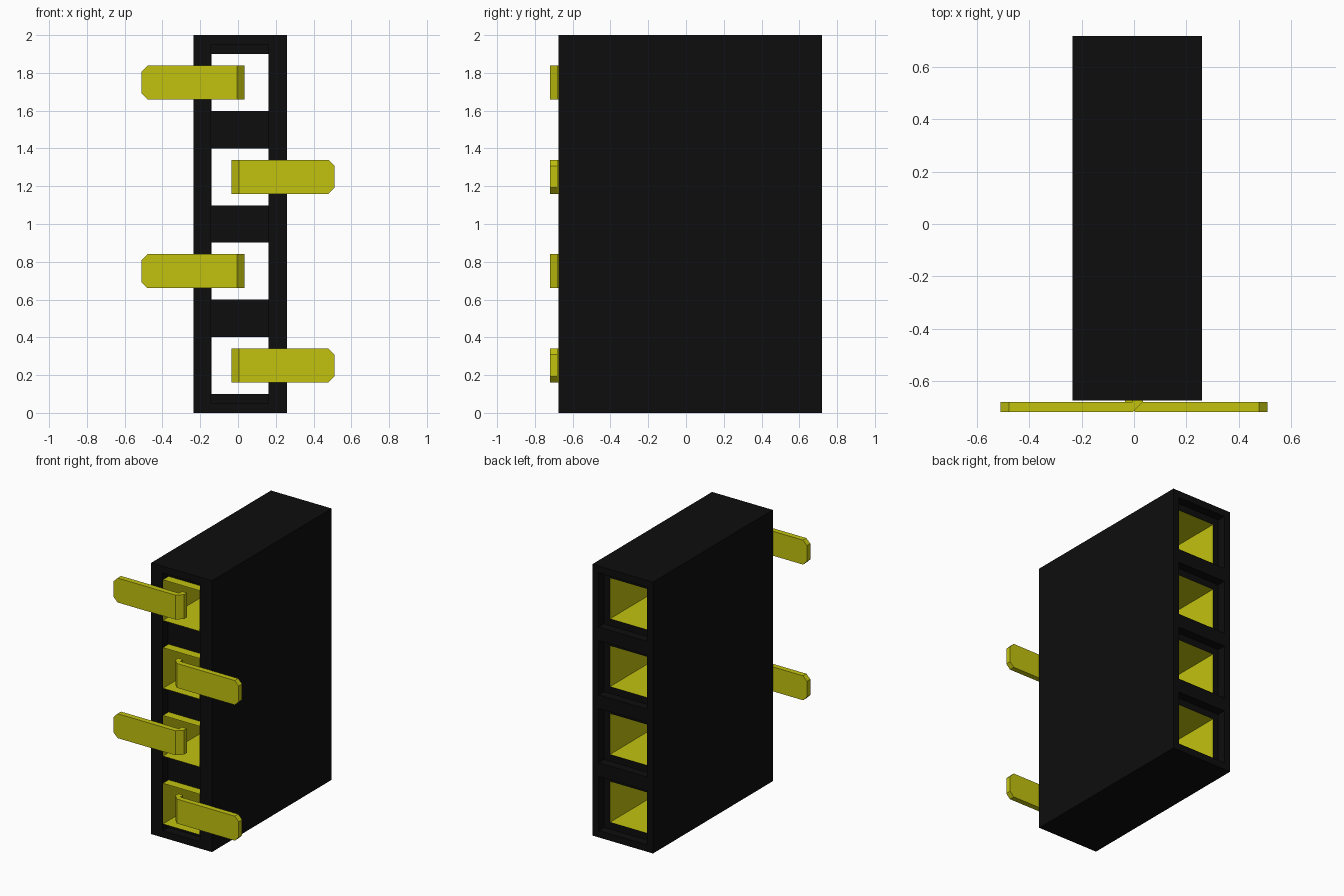
import bpy, bmesh
from mathutils import Matrix, Vector

cube = bpy.data.objects.get("Cube")
if cube:
    bpy.data.objects.remove(cube, do_unlink=True)


def material(name, color):
    m = bpy.data.materials.new(name)
    m.use_nodes = True
    m.diffuse_color = color
    m.node_tree.nodes["Principled BSDF"].inputs["Base Color"].default_value = color
    return m


black = material("black plastic", (0.004, 0.004, 0.004, 1))
yellow = material("yellow metal", (0.54, 0.54, 0.005, 1))


def make(name, bm, mat):
    mesh = bpy.data.meshes.new(name)
    bm.to_mesh(mesh)
    bm.free()
    mesh.materials.append(mat)
    ob = bpy.data.objects.new(name, mesh)
    bpy.context.collection.objects.link(ob)
    return ob


def add_box(bm, lo, hi):
    lo, hi = Vector(lo), Vector(hi)
    mat = Matrix.Translation((lo + hi) / 2) @ Matrix.Diagonal((hi - lo).to_4d())
    return bmesh.ops.create_cube(bm, size=1, matrix=mat)["verts"]


LEFT, RIGHT = -0.235, 0.26
FRONT, BACK = -0.675, 0.72
HOLE_L, HOLE_R = -0.14, 0.16
HALF = 0.15
RECESS = 0.065
LIP = 0.05
centres = [0.25 + 0.5 * i for i in range(4)]

# housing block
bm = bmesh.new()
add_box(bm, (LEFT, FRONT, 0), (RIGHT, BACK, 2))
housing = make("housing", bm, black)

# cutters: through tunnels, front channel, back pockets
tunnels, channel, pockets = bmesh.new(), bmesh.new(), bmesh.new()
gap = 0.001
for z in centres:
    add_box(tunnels, (HOLE_L - gap, -1, z - HALF - gap),
            (HOLE_R + gap, 1, z + HALF + gap))
    add_box(pockets, (LEFT + LIP, BACK - RECESS, z - HALF - LIP),
            (RIGHT - LIP, 1, z + HALF + LIP))
add_box(channel, (HOLE_L - 2 * gap, -1, LIP),
        (HOLE_R + 2 * gap, FRONT + RECESS, 2 - LIP))

bpy.context.view_layer.objects.active = housing
for name, cut_bm in (("tunnel_cutter", tunnels), ("channel_cutter", channel),
                     ("pocket_cutter", pockets)):
    cutter = make(name, cut_bm, black)
    cutter.hide_render = True
    mod = housing.modifiers.new(name, "BOOLEAN")
    mod.operation = "DIFFERENCE"
    mod.solver = "EXACT"
    mod.object = cutter
    bpy.ops.object.modifier_apply(modifier=name)
    bpy.data.objects.remove(cutter, do_unlink=True)

# thin open-ended contact sleeves lining the tunnels
for i, z in enumerate(centres):
    bm = bmesh.new()
    add_box(bm, (HOLE_L, FRONT, z - HALF), (HOLE_R, BACK - RECESS, z + HALF))
    bm.normal_update()
    ends = [f for f in bm.faces if abs(f.normal.y) > 0.5]
    bmesh.ops.delete(bm, geom=ends, context="FACES_ONLY")
    bmesh.ops.reverse_faces(bm, faces=bm.faces[:])
    make(f"contact_sleeve_{i + 1}", bm, yellow)

# bent solder pins, alternating sides
TIP = 0.51
profile = [(TIP, -0.72), (0.005, -0.72), (-0.035, -0.68), (-0.035, -0.645),
           (0.005, -0.645), (0.005, -0.68), (TIP, -0.68)]
for i, z in enumerate(centres):
    side = 1 if i % 2 == 0 else -1
    bm = bmesh.new()
    face = bm.faces.new([bm.verts.new((side * x, y, z - 0.09)) for x, y in profile])
    ext = bmesh.ops.extrude_face_region(bm, geom=[face])["geom"]
    bmesh.ops.translate(bm, vec=(0, 0, 0.18),
                        verts=[v for v in ext if isinstance(v, bmesh.types.BMVert)])
    # clipped corners on the tip
    tip_edges = [e for e in bm.edges
                 if all(abs(v.co.x) > TIP - 0.001 for v in e.verts)
                 and abs(e.verts[0].co.z - e.verts[1].co.z) < 0.001]
    bmesh.ops.bevel(bm, geom=tip_edges, offset=0.032, segments=1, affect="EDGES")
    bmesh.ops.recalc_face_normals(bm, faces=bm.faces[:])
    make(f"solder_pin_{i + 1}", bm, yellow)
